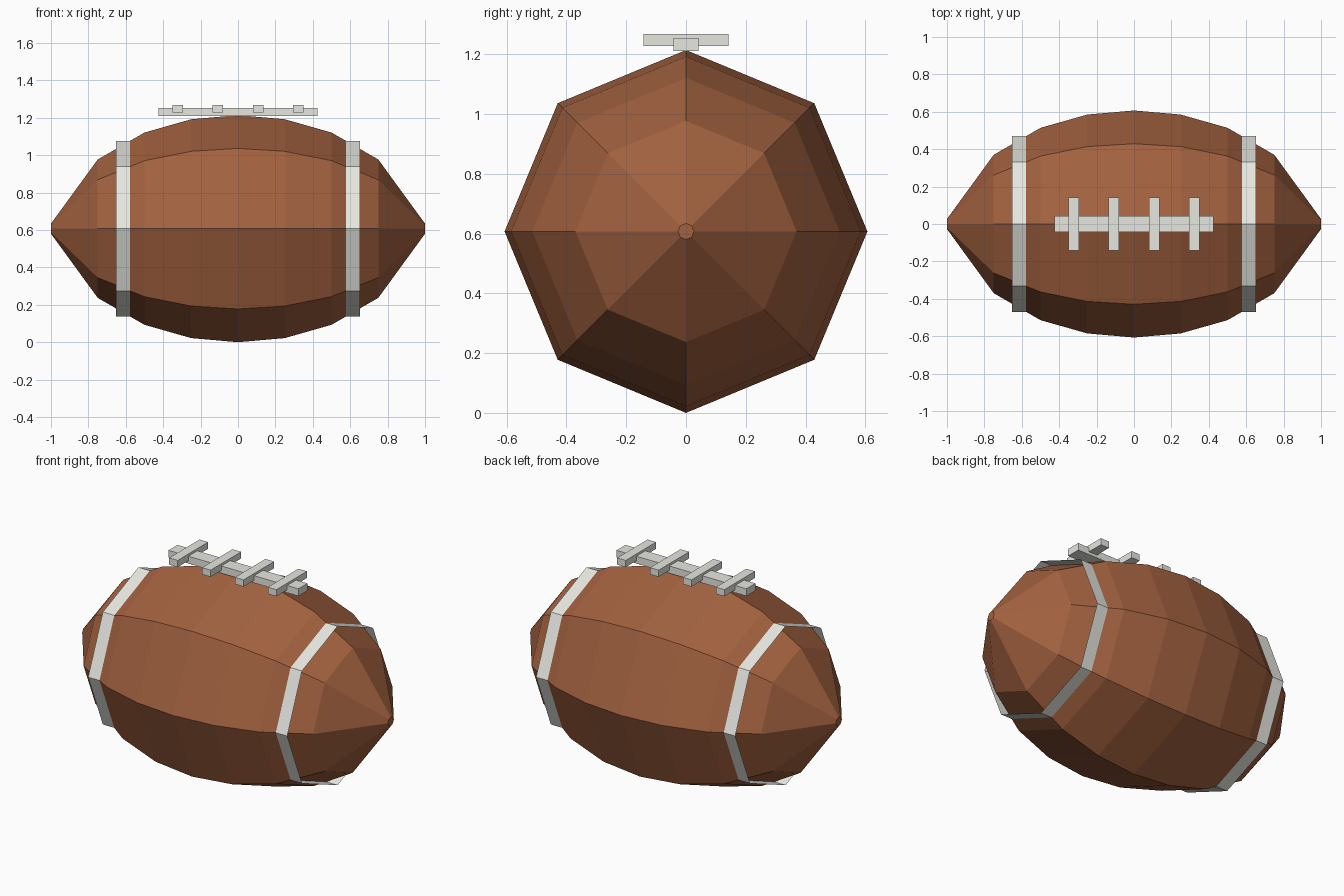
import bpy, bmesh, math

if "Cube" in bpy.data.objects:
    bpy.data.objects.remove(bpy.data.objects["Cube"])

CZ = 0.607   # height of the long axis
SIDES = 8


def material(name, rgb):
    m = bpy.data.materials.new(name)
    m.diffuse_color = (*rgb, 1)
    m.use_nodes = True
    m.node_tree.nodes["Principled BSDF"].inputs["Base Color"].default_value = m.diffuse_color
    return m


leather = material("brown leather", (0.36, 0.12, 0.05))
white = material("off white", (0.84, 0.84, 0.79))


def lathe_x(name, profile, mat, capped):
    """Eight-sided skin around the x axis from (x, radius) points."""
    bm = bmesh.new()
    rings = []
    for x, r in profile:
        angles = [2 * math.pi * i / SIDES for i in range(SIDES)]
        rings.append([bm.verts.new((x, r * math.cos(a), CZ + r * math.sin(a)))
                      for a in angles])
    for a, b in zip(rings, rings[1:]):
        for i in range(SIDES):
            j = (i + 1) % SIDES
            bm.faces.new((a[j], a[i], b[i], b[j]))
    if capped:
        bm.faces.new(rings[0][::-1])
        bm.faces.new(rings[-1])
        bmesh.ops.recalc_face_normals(bm, faces=bm.faces)
    return finish(name, bm, mat)


def box(name, center, size, mat):
    bm = bmesh.new()
    bmesh.ops.create_cube(bm, size=1)
    bmesh.ops.scale(bm, vec=size, verts=bm.verts)
    bmesh.ops.translate(bm, vec=center, verts=bm.verts)
    return finish(name, bm, mat)


def finish(name, bm, mat):
    me = bpy.data.meshes.new(name)
    bm.to_mesh(me)
    bm.free()
    me.materials.append(mat)
    ob = bpy.data.objects.new(name, me)
    bpy.context.collection.objects.link(ob)
    return ob


# Ball body: mirrored half profile
half = [(0.25, 0.585), (0.5, 0.514), (0.75, 0.37), (1.0, 0.027)]
profile = [(-x, r) for x, r in reversed(half)] + [(0, 0.607)] + half
lathe_x("ball_body", profile, leather, True)

# Open stripe bands near both ends
for side, x in (("left", -0.612), ("right", 0.612)):
    lathe_x(f"stripe_{side}", [(x - 0.039, 0.47), (x + 0.039, 0.47)], white, False)

# Laces: one long strip and four cross bars
box("lace_strip", (0, 0, 1.232), (0.85, 0.084, 0.043), white)
for i in range(4):
    box(f"lace_bar_{i + 1}", (-0.323 + i * 0.2153, 0, 1.247), (0.056, 0.284, 0.04), white)
